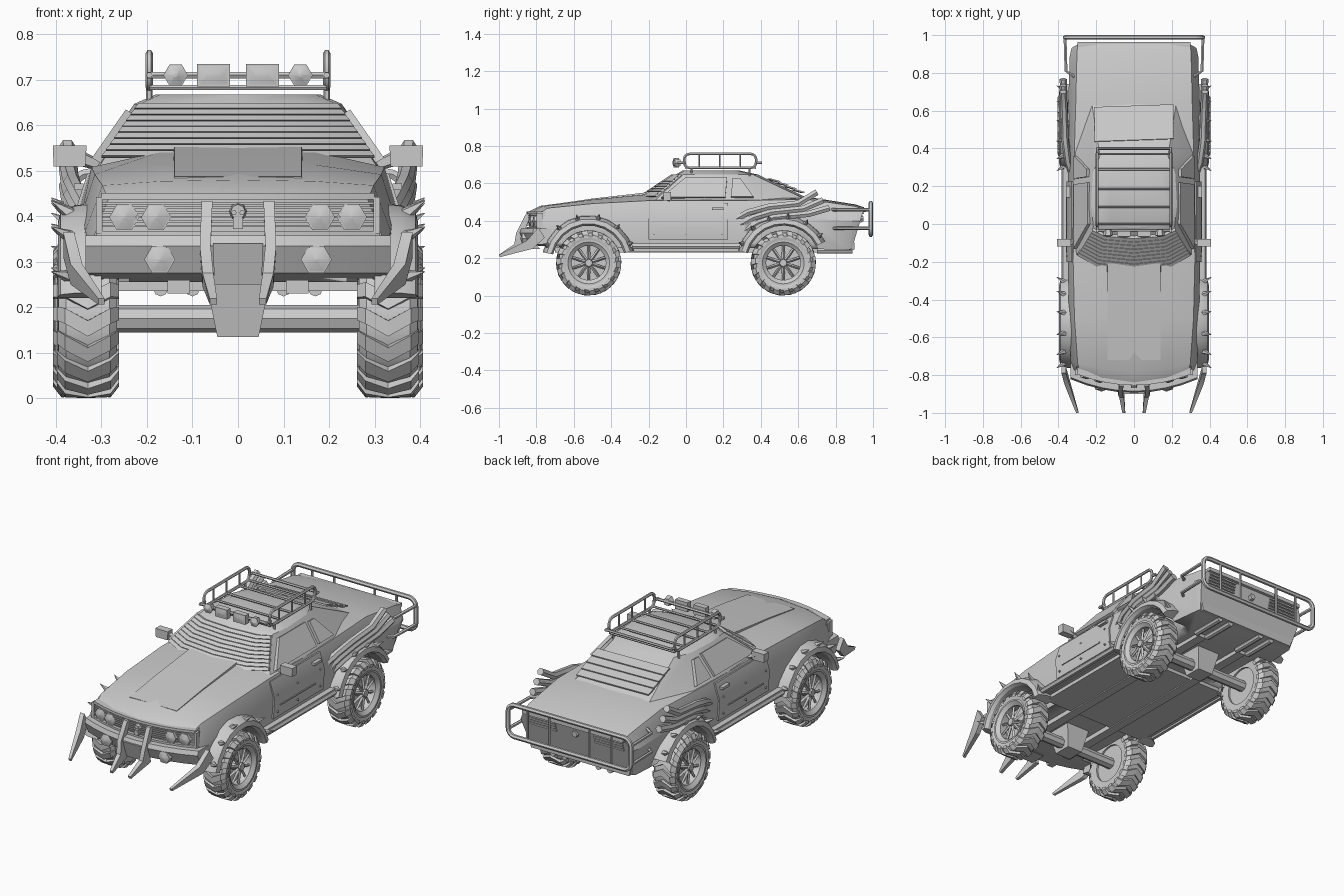
import bpy, bmesh
from math import sin, cos, pi, radians
from mathutils import Vector as V, Euler

if "Cube" in bpy.data.objects:
    bpy.data.objects.remove(bpy.data.objects["Cube"])


def obj(name, parts, mirror=False):
    """Join (verts, faces) parts into one object, optionally mirrored in x."""
    verts, faces = [], []
    for v, f in parts:
        n = len(verts)
        verts += [tuple(p) for p in v]
        faces += [[i + n for i in g] for g in f]
    me = bpy.data.meshes.new(name)
    me.from_pydata(verts, [], faces)
    bm = bmesh.new()
    bm.from_mesh(me)
    bmesh.ops.recalc_face_normals(bm, faces=bm.faces)
    bm.to_mesh(me)
    bm.free()
    me.shade_smooth()
    me.set_sharp_from_angle(angle=radians(28))
    ob = bpy.data.objects.new(name, me)
    bpy.context.collection.objects.link(ob)
    if mirror:
        ob.modifiers.new("Mirror", 'MIRROR').use_mirror_merge = False
    return ob


def loft(rings, loop=False, cap=None):
    n, m = len(rings[0]), len(rings)
    faces = [[i * n + j, i * n + (j + 1) % n, (i + 1) % m * n + (j + 1) % n, (i + 1) % m * n + j]
             for i in range(m if loop else m - 1) for j in range(n)]
    if not loop:
        for base in (0, (m - 1) * n):
            faces += [[base + k for k in g] for g in (cap or [range(n)])]
    return [p for r in rings for p in r], faces


def box(c, s, rot=(0, 0, 0), taper=1):
    """Box; taper scales the lower end in x and y."""
    e = Euler([radians(a) for a in rot])
    ring = lambda k, z: [V(c) + e.to_matrix() @ V((x * s[0] * k / 2, y * s[1] * k / 2, z * s[2] / 2))
                         for x, y in ((-1, -1), (1, -1), (1, 1), (-1, 1))]
    return loft([ring(taper, -1), ring(1, 1)])


def rod(a, b, r, r2=None, n=8):
    a, b = V(a), V(b)
    q = (b - a).to_track_quat('Z', 'Y')
    ring = lambda c, k: [c + q @ V((k * cos(2 * pi * i / n), k * sin(2 * pi * i / n), 0)) for i in range(n)]
    return loft([ring(a, r), ring(b, r if r2 is None else r2)])


def sweep(path, nrm, r=.008, n=6, loop=False):
    """Tube along a path lying roughly in the plane with normal nrm."""
    path, nrm, L, rings = [V(p) for p in path], V(nrm), len(path), []
    for i, p in enumerate(path):
        a = path[i - 1] if loop or i else p
        b = path[(i + 1) % L] if loop or i < L - 1 else p
        s = nrm.cross((b - a).normalized())
        rings.append([p + r * (cos(2 * pi * k / n) * nrm + sin(2 * pi * k / n) * s) for k in range(n)])
    return loft(rings, loop)


def rrect(u0, u1, v0, v1, r):
    return [(cu + r * cos(a * pi / 8), cv + r * sin(a * pi / 8))
            for k, (cu, cv) in enumerate(((u1 - r, v1 - r), (u0 + r, v1 - r), (u0 + r, v0 + r), (u1 - r, v0 + r)))
            for a in range(4 * k, 4 * k + 5)]


def mir(half):
    """Close a half outline that starts and ends on x = 0."""
    return half + [(-p[0],) + tuple(p[1:]) for p in half[-2:0:-1]]


# Lower body: y, nose sweep, slant, shoulder x/z, top z, middle x/z, sill x/z
SECTIONS = [(-.84, .07, 0, .285, .437, .45, .315, .36, .30, .275),
            (-.78, .05, 0, .298, .468, .48, .335, .37, .325, .265),
            (-.50, 0, 0, .315, .492, .516, .345, .40, .335, .255),
            (-.20, 0, 0, .322, .508, .545, .350, .41, .338, .255),
            (.30, 0, 0, .318, .508, .535, .350, .41, .338, .255),
            (.65, 0, 0, .308, .515, .528, .348, .41, .330, .250),
            (.90, 0, .15, .302, .478, .488, .340, .40, .310, .245),
            (.95, 0, .3, .298, .462, .472, .330, .40, .300, .25)]
rings = []
for y, k, sl, ws, zs, zt, wm, zm, wb, zb in SECTIONS:
    half = [(0, zt), (.17, zt - .003), (ws, zs), (wm, zm), (wb, zb), (.17, zb), (0, zb)]
    rings.append(mir([(x, y + k * (x / .33) ** 2 + sl * (z - .46), z) for x, z in half]))
body = obj("lower_body", [loft(rings, cap=[[0, 1, 5, 6], [1, 2, 3, 4, 5], [0, 6, 7, 11], [11, 7, 8, 9, 10]])])
cut = obj("wheel_arch_cutter", [rod((s * .24, y, .19), (s * .5, y, .19), .195, n=24)
                                for s in (1, -1) for y in (-.52, .52)])
cut.hide_render = True
cut.display_type = 'WIRE'
mod = body.modifiers.new("Arches", 'BOOLEAN')
mod.operation, mod.object, mod.solver = 'DIFFERENCE', cut, 'EXACT'

# Cabin: stacked plan outlines
base = [(0, -.25), (.2, -.225), (.305, -.165), (.322, .1), (.31, .38), (.225, .65), (0, .675)]
top = [(0, -.055), (.15, -.045), (.215, -.015), (.228, .1), (.218, .27), (.18, .36), (0, .385)]
crown = [(0, -.02), (.12, -.01), (.17, .01), (.18, .1), (.17, .24), (.13, .28), (0, .29)]
obj("cabin", [loft([mir([(x, y, z) for x, y in o]) for o, z in ((base, .51), (top, .647), (crown, .668))])])

# Windscreen slats follow the curved front of the cabin
def screen(t):
    half = [V((b[0], b[1], .52)).lerp(V((c[0], c[1], .65)), t) for b, c in zip(base[:3], top[:3])]
    return [V((-p.x, p.y, p.z)) for p in half[:0:-1]] + half
slats = []
for k in range(9):
    lo, hi = screen(.06 + k * .1), screen(.06 + (k + 1) * .1)
    slats.append(loft([[a, a + V((0, -.012, .006)), b + V((0, -.014, .004)), b] for a, b in zip(lo, hi)]))
obj("windscreen_slats", slats)
obj("rear_window_slats", [box((0, .47 + k * .043, .616 - k * .019), (.42, .055, .008), (-16, 0, 2))
                          for k in range(4)])

# Bonnet panel
obj("bonnet_panel", [loft([[(-.145, y, z - .03), (.145, y, z - .03), (.14, y, z), (-.14, y, z)]
                           for y, z in ((-.72, .487), (-.5, .519), (-.21, .552))])])

# Side glazing and doors
def pane(pts):
    ring = [V((.322 - .098 * t, y, .508 + .14 * t)) for y, t in pts]
    return loft([[p + V((.009, 0, .006)) for p in ring], [p - V((.02, 0, .01)) for p in ring]])
obj("side_windows", [pane([(-.13, .1), (.21, .1), (.22, .86), (.0, .86)]),
                     pane([(.24, .12), (.36, .12), (.29, .82), (.25, .82)])], True)
obj("doors", [loft([[(.331, y, .495), (.358, y, .41), (.35, y, .30), (.32, y, .30), (.30, y, .495)]
                    for y in (-.2, .225)]),
              box((.35, .17, .465), (.02, .06, .014)), box((.356, 0, .36), (.006, .3, .006))]
    + [rod((.345, y, z), (.36, y, z), .005, n=6) for y in (-.17, .0, .19) for z in (.33, .42)], True)
obj("sill_rails", [rod((.368, -.29, .262), (.368, .29, .262), .015, n=6), box((.345, 0, .268), (.05, .6, .022))], True)
obj("mirrors", [box((.37, -.1, .532), (.074, .04, .046), taper=.95),
                rod((.30, -.09, .51), (.365, -.1, .535), .012, .02, 5)], True)

# Front end: bands follow the swept nose
nose = lambda x: -.84 + .07 * (x / .33) ** 2
def band(prof, w):
    return loft([[(x, nose(x) - d, z) for d, z in prof] for x in [w * k / 4 for k in range(-4, 5)]])
bar = lambda z0, z1, d: [(-.03, z0), (d, z0), (d, z1), (-.03, z1)]
obj("front_bumper", [band([(-.05, .268), (.025, .275), (.054, .335), (.045, .358), (-.05, .358)], .335)])
obj("grille", [band(bar(.437, .451, .014), .30), band(bar(.358, .368, .014), .312)]
    + [band(bar(z, z + .005, .006), .305) for z in (.376, .386, .396, .406, .416, .426)]
    + [box((s * .305, nose(.305) - .003, .402), (.014, .03, .08)) for s in (1, -1)])
obj("front_lamps", [p for x, z, r, d in ((.25, .398, .033, .012), (.18, .398, .033, .012), (.172, .305, .034, .055))
                    for p in (rod((x, nose(x) + .02, z), (x, nose(x) - d, z), r, n=6),
                              rod((x, nose(x) - d, z), (x, nose(x) - d - .01, z), r * .9, .003, 6))], True)
obj("grille_ornament", [rod((0, -.83, .41), (0, -.862, .41), .021, .016), box((0, -.855, .385), (.022, .02, .025))]
    + [rod((s * .009, -.855, .408), (s * .009, -.867, .408), .006, n=6) for s in (1, -1)])

# Tusks: x, half width, upper y/z, lower y/z
def tusk(rows):
    return loft([[(x - w, y, z), (x + w, y, z), (x + w, y2, z2), (x - w, y2, z2)] for x, w, y, z, y2, z2 in rows])
obj("front_tusks", [tusk([(.068, .012, -.858, .433, -.83, .433), (.072, .012, -.908, .335, -.87, .325),
                          (.066, .012, -.918, .275, -.85, .245), (.054, .008, -1, .219, -.995, .206)]),
                    tusk([(.372, .012, -.79, .365, -.755, .31), (.355, .013, -.85, .295, -.82, .25),
                          (.30, .007, -1, .219, -.995, .206)])], True)
obj("skid_plate", [tusk([(0, .055, -.90, .34, -.87, .34), (0, .052, -.87, .25, -.78, .25)])])

# Flared arches with spikes
def flare(cy, a0, a1):
    prof = [(.30, .252), (.358, .246), (.39, .23), (.396, .205), (.38, .195), (.30, .195)]
    at = lambda x, r, a: V((x, cy + r * sin(radians(a)), .18 + r * cos(radians(a))))
    parts = [loft([[at(x, r, a0 + (a1 - a0) * k / 9) for x, r in prof] for k in range(10)])]
    for k in range(6):
        a = a0 + 10 + (a1 - a0 - 20) * k / 5
        parts.append(rod(at(.365, .23, a), at(.41, .262, a), .017, .001, 5))
    return parts
obj("front_flares", flare(-.52, -78, 76), True)
obj("rear_flares", flare(.52, -76, 64), True)

# Side exhaust stacks sweeping over the rear arches
obj("side_exhausts", [sweep([(.325, .25 + d, .40 - d), (.35, .33 + d, .445 - d), (.365, .44 + d * .6, .475 - d),
                             (.37, .60 + d, .493 - d), (.375, .70 + d * 1.2, .553 - d * 1.5)], (1, 0, 0), .019)
                      for d in (0, .028, .056)], True)

# Wheels
def wheel(cx, cy):
    at = lambda x, r, a: V((cx + x, cy - r * sin(a), .175 + r * cos(a)))
    tyre = [(-.06, .10), (-.064, .145), (-.048, .161), (.048, .161), (.064, .145), (.06, .12), (.05, .10)]
    rim = [(-.05, .105), (.05, .105), (.066, .122), (.066, .112), (.05, .092), (-.05, .092)]
    ring = lambda prof, n: loft([[at(x, r, 2 * pi * k / n) for x, r in prof] for k in range(n)], True)
    parts = [ring(tyre, 28), ring(rim, 24), rod((cx - .05, cy, .175), (cx + .01, cy, .175), .098, n=20),
             rod((cx, cy, .175), (cx + .06, cy, .175), .026, .02)]
    for k in range(18):      # chevron lugs
        a = 2 * pi * k / 18
        for s in (-1, 1):
            parts.append(loft([[at(s * x, r0, a + o), at(s * x, r1, a + o), at(s * x, r1, a + o + .2),
                                at(s * x, r0, a + o + .2)]
                               for x, r0, r1, o in ((0, .155, .175, .2), (.05, .155, .173, .04), (.068, .135, .15, 0))]))
    for k in range(10):      # spokes
        a = 2 * pi * k / 10
        parts.append(rod(at(.045, .02, a), at(.035, .1, a), .009, .007, 4))
    return parts
obj("front_wheels", wheel(.33, -.52), True)
obj("rear_wheels", wheel(.338, .52), True)

# Underside
under = [box((0, 0, .246), (.64, .64, .02))]
for y in (-.52, .52):
    under += [rod((-.3, y, .175), (.3, y, .175), .03), box((0, y, .195), (.14, .15, .12), taper=.65)]
for s in (1, -1):
    under.append(box((s * .13, .0, .245), (.05, 1.4, .03)))
    for x in (.1, .17):
        under.append(rod((s * x, .70, .24), (s * x, .89, .24), .016))
obj("chassis", under)

# Tail: lamp slats, bumper and tubular guard
obj("tail_panel", [box((0, .885, .265), (.6, .03, .04), taper=.97), box((0, .95, .458), (.6, .025, .02))]
    + [box((s * .2, .952 + (z - .46) * .3, z), (.17, .012, .008)) for s in (1, -1) for z in (.395, .41, .425, .44)]
    + [rod((0, .92, .41), (0, .948, .41), .022, .016, 6)])
guard = [sweep([(x, .988, z) for x, z in rrect(-.365, .365, .325, .495, .04)], (0, 1, 0), .012, loop=True)]
for s in (1, -1):
    guard += [rod((s * x, .988, .325), (s * x, .988, .495), .007, n=6) for x in (.12, .25)]
    for z in (.36, .46):
        guard.append(sweep([(s * .315, .78, z), (s * .36, .81, z), (s * .365, .985, z)], (0, 0, 1), .009))
obj("rear_guard", guard)

# Roof rack and lamps
rack = [rod((-.2, -.035, .71), (.2, -.035, .71), .008, n=6)]
for s in (1, -1):
    rack.append(sweep([(s * .195, y, z) for y, z in rrect(-.01, .375, .683, .758, .03)], (1, 0, 0), .008, loop=True))
    rack += [rod((s * .195, y, .683), (s * .195, y, .758), .005, n=6) for y in (.07, .18, .29)]
    rack += [rod((s * .195, y, .64), (s * .195, y, .685), .007, n=6) for y in (.03, .34)]
    rack.append(rod((s * .195, -.045, .71), (s * .195, .0, .71), .007, n=6))
    rack.append(rod((s * .195, .37, .71), (s * .195, .405, .71), .007, n=6))
rack += [rod((-.195, y, .683), (.195, y, .683), .006, n=6) for y in (.0, .09, .185, .29, .37)]
rack.append(rod((-.195, .4, .71), (.195, .4, .71), .007, n=6))
obj("roof_rack", rack)
obj("roof_lamps", [rod((.137, -.03, .71), (.137, -.06, .71), .02, .027, 6),
                   rod((.137, -.06, .71), (.137, -.07, .71), .025, .004, 6),
                   box((.054, -.052, .71), (.05, .03, .072), (0, 90, 0)),
                   loft([[(.054 + a * w, y, .71 + b * h) for a, b in ((-1, -1), (1, -1), (1, 1), (-1, 1))]
                         for w, h, y in ((.034, .023, -.066), (.015, .006, -.072))])], True)
